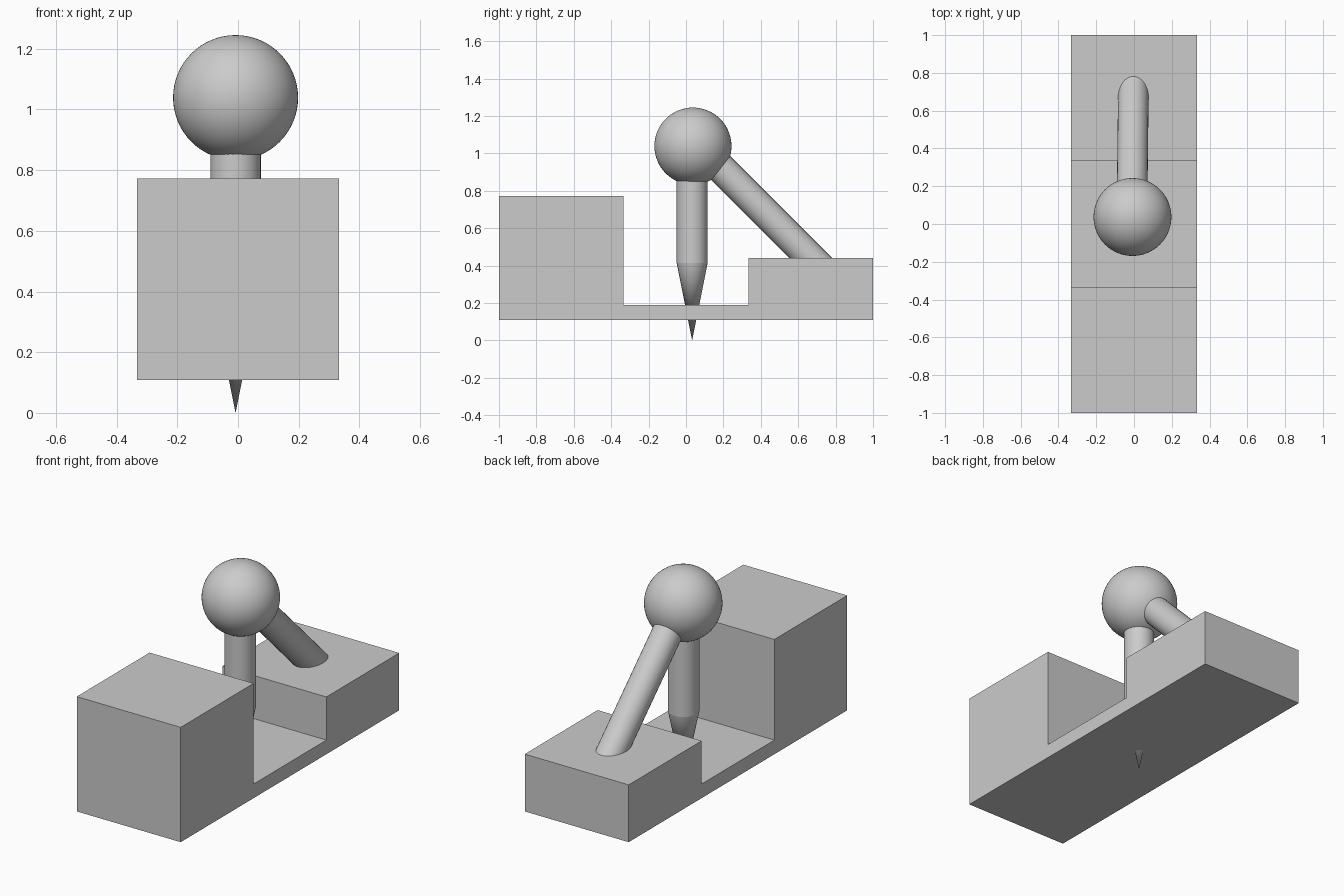
import bpy
import math
from mathutils import Vector

if "Cube" in bpy.data.objects:
    bpy.data.objects.remove(bpy.data.objects["Cube"])


def block(name, y0, y1, z0, z1, half_x=0.333):
    bpy.ops.mesh.primitive_cube_add(size=1, location=(0, (y0 + y1) / 2, (z0 + z1) / 2))
    ob = bpy.context.object
    ob.name = name
    ob.scale = (2 * half_x, y1 - y0, z1 - z0)
    bpy.ops.object.transform_apply(location=False, rotation=False, scale=True)
    return ob


def rod(name, start, end, r_start, r_end):
    a, b = Vector(start), Vector(end)
    bpy.ops.mesh.primitive_cone_add(vertices=32, radius1=r_start, radius2=r_end,
                                    depth=(b - a).length, location=(a + b) / 2)
    ob = bpy.context.object
    ob.name = name
    ob.rotation_euler = (b - a).to_track_quat('Z', 'Y').to_euler()
    bpy.ops.object.shade_smooth_by_angle(angle=math.radians(30))
    return ob


# Stepped base: tall front block, thin middle plate, low rear block
block("front_block", -1.0, -0.333, 0.108, 0.773)
block("middle_plate", -0.333, 0.333, 0.108, 0.19)
block("rear_block", 0.333, 1.0, 0.108, 0.44)

# Upright pin with a sharp point piercing the plate
PX, PY = -0.008, 0.033
rod("pin_shaft", (PX, PY, 0.415), (PX, PY, 0.95), 0.083, 0.083)
rod("pin_point", (PX, PY, 0.415), (PX, PY, 0.0), 0.083, 0.0)

# Sloping brace from the ball down into the rear block
rod("brace", (-0.01, 0.13, 0.977), (-0.003, 0.73, 0.377), 0.081, 0.081)

# Ball head
bpy.ops.mesh.primitive_uv_sphere_add(segments=64, ring_count=32, radius=0.206,
                                     location=(PX, 0.037, 1.039))
ball = bpy.context.object
ball.name = "ball_head"
bpy.ops.object.shade_smooth_by_angle(angle=math.radians(30))
